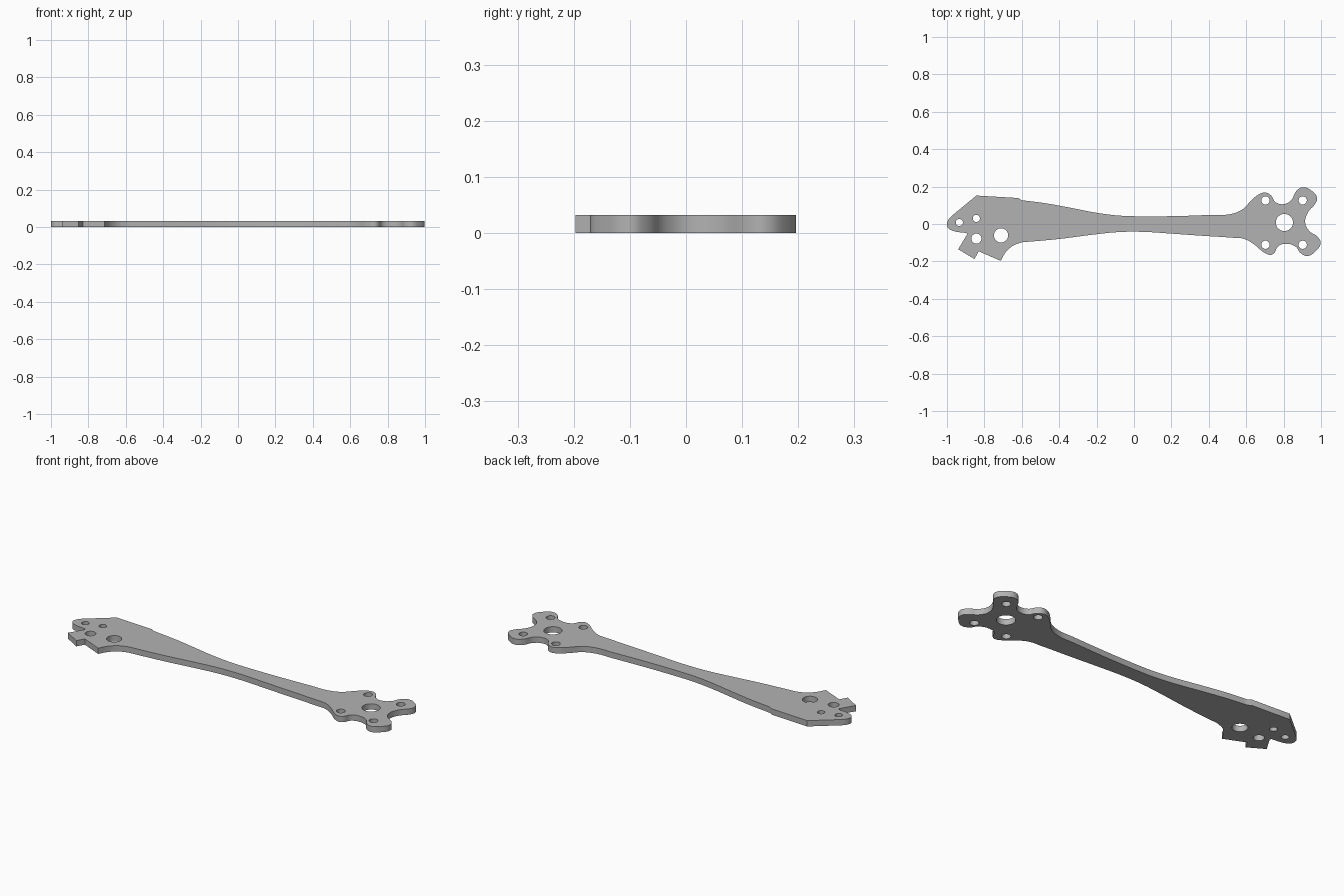
import bpy
import bmesh

THICKNESS = 0.032

cube = bpy.data.objects.get("Cube")
if cube:
    bpy.data.objects.remove(cube, do_unlink=True)


def make_material(name, value):
    mat = bpy.data.materials.new(name)
    mat.use_nodes = True
    colour = (value, value, value, 1)
    mat.diffuse_color = colour
    mat.node_tree.nodes["Principled BSDF"].inputs["Base Color"].default_value = colour
    return mat


def add_loop(curve, points, resolution):
    """Closed Bezier loop; points are (x, y, handle type)."""
    spline = curve.splines.new("BEZIER")
    spline.bezier_points.add(len(points) - 1)
    for bezier, (x, y, handle) in zip(spline.bezier_points, points):
        bezier.co = (x, y, 0)
        bezier.handle_left_type = bezier.handle_right_type = handle
    spline.use_cyclic_u = True
    spline.resolution_u = resolution


def smooth(*points):
    return [(x, y, "AUTO") for x, y in points]


def corners(*points):
    return [(x, y, "VECTOR") for x, y in points]


def add_hole(curve, x, y, radius):
    ring = smooth((x + radius, y), (x, y + radius), (x - radius, y), (x, y - radius))
    add_loop(curve, ring, 8)


# Rounded tip and sloped shoulder of the wide end
tip = smooth((-.97, -.036), (-.993, -.022), (-1, 0), (-.99, .027))
shoulder = corners((-.975, .043), (-.843, .152), (-.62, .139), (-.6, .127))

# Tapering arm, upper edge
arm_upper = smooth((-.48, .112), (-.34, .087), (-.2, .06), (-.08, .045),
                   (.05, .041), (.25, .043), (.42, .049), (.51, .052),
                   (.58, .078))

# Mounting head: four lugs with scooped gaps between them
rear_lug = smooth((.62, .118), (.665, .157), (.705, .168), (.735, .15))
rear_scoop = smooth((.755, .118), (.8, .106), (.84, .127))
rear_outer_lug = smooth((.867, .175), (.9, .196), (.95, .178), (.979, .14), (.97, .11))
end_scoop = smooth((.932, .065), (.915, .01), (.935, -.035))
front_outer_lug = smooth((.983, -.07), (.998, -.1), (.97, -.147), (.926, -.171), (.89, -.155))
front_scoop = smooth((.865, -.122), (.81, -.106), (.77, -.12))
front_lug = smooth((.75, -.155), (.73, -.165), (.695, -.152), (.64, -.108), (.59, -.08))

# Tapering arm, lower edge
arm_lower = smooth((.52, -.073), (.35, -.062), (.18, -.05), (.05, -.042),
                   (-.08, -.043), (-.22, -.057), (-.4, -.08))

# Curved heel and square tabs of the wide end
heel = corners((-.6, -.098)) + smooth((-.645, -.115), (-.685, -.15))
tabs = corners((-.713, -.197), (-.83, -.146), (-.853, -.187), (-.94, -.135),
               (-.892, -.055), (-.897, -.048))

outline = (tip + shoulder + arm_upper + rear_lug + rear_scoop + rear_outer_lug
           + end_scoop + front_outer_lug + front_scoop + front_lug
           + arm_lower + heel + tabs)

curve = bpy.data.curves.new("plate_profile", "CURVE")
curve.dimensions = "2D"
curve.fill_mode = "BOTH"
curve.extrude = THICKNESS / 2
add_loop(curve, outline, 5)

# Bolt holes around the large central hole of the mounting head
for x in (.703, .902):
    for y in (-.111, .126):
        add_hole(curve, x, y, .022)
add_hole(curve, .804, .008, .046)

# Holes in the wide end
for x, y, radius in ((-.934, .008, .019), (-.843, .03, .019),
                     (-.843, -.078, .027), (-.711, -.061, .038)):
    add_hole(curve, x, y, radius)

# Turn the filled profile into a clean solid plate
profile = bpy.data.objects.new("plate_profile", curve)
bpy.context.collection.objects.link(profile)
bpy.context.view_layer.update()
graph = bpy.context.evaluated_depsgraph_get()
mesh = bpy.data.meshes.new_from_object(profile.evaluated_get(graph))
bpy.data.objects.remove(profile, do_unlink=True)

bm = bmesh.new()
bm.from_mesh(mesh)
bmesh.ops.remove_doubles(bm, verts=bm.verts, dist=.0001)
bmesh.ops.translate(bm, verts=bm.verts, vec=(0, 0, THICKNESS / 2))
bmesh.ops.recalc_face_normals(bm, faces=bm.faces)
bm.to_mesh(mesh)
bm.free()

mesh.materials.clear()
mesh.materials.append(make_material("plain grey", .45))
plate = bpy.data.objects.new("arm_plate", mesh)
bpy.context.collection.objects.link(plate)
bpy.ops.object.select_all(action="DESELECT")
plate.select_set(True)
bpy.context.view_layer.objects.active = plate
bpy.ops.object.shade_smooth_by_angle()
